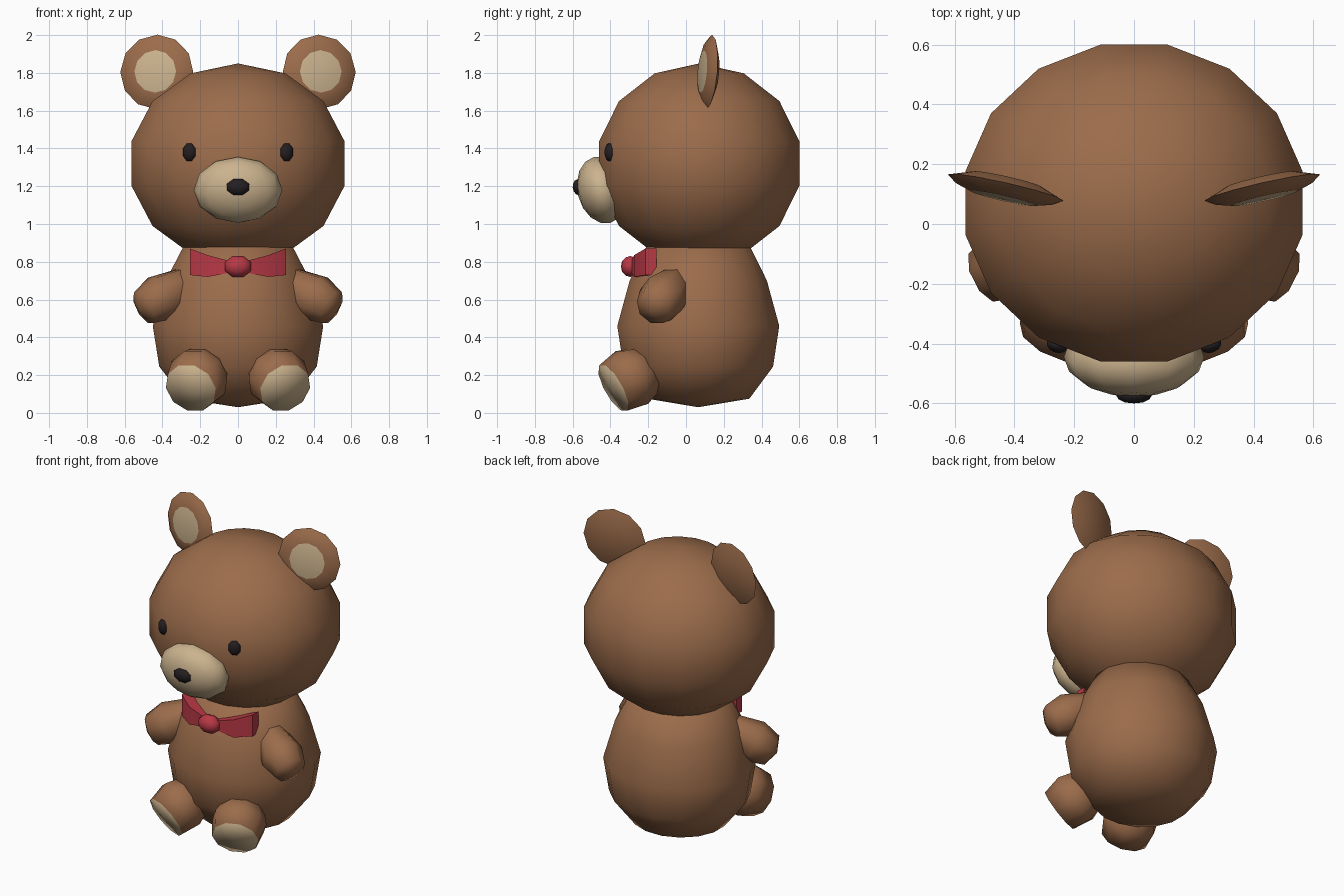
import bpy, bmesh, math
from mathutils import Vector, Matrix

if "Cube" in bpy.data.objects:
    bpy.data.objects.remove(bpy.data.objects["Cube"])


def material(name, rgb):
    m = bpy.data.materials.new(name)
    m.diffuse_color = (*rgb, 1)
    m.use_nodes = True
    m.node_tree.nodes["Principled BSDF"].inputs["Base Color"].default_value = m.diffuse_color
    return m


BROWN = material("brown fur", (0.33, 0.15, 0.07))
TAN = material("tan fur", (0.60, 0.45, 0.27))
DARK = material("dark eyes", (0.018, 0.013, 0.015))
RED = material("red ribbon", (0.48, 0.04, 0.06))


def finish(name, bm, mats, matrix, angle=80):
    """Turn a bmesh into a shaded object placed by a matrix."""
    bm.transform(matrix)
    bmesh.ops.recalc_face_normals(bm, faces=bm.faces)
    me = bpy.data.meshes.new(name)
    bm.to_mesh(me)
    bm.free()
    for m in mats:
        me.materials.append(m)
    ob = bpy.data.objects.new(name, me)
    bpy.context.collection.objects.link(ob)
    bpy.ops.object.select_all(action='DESELECT')
    ob.select_set(True)
    bpy.context.view_layer.objects.active = ob
    bpy.ops.object.shade_smooth_by_angle(angle=math.radians(angle))
    return ob


def place(loc, axis, side=1):
    """Aim local z along axis at loc, mirrored in x when side is -1."""
    rot = Vector(axis).to_track_quat('Z', 'Y').to_matrix().to_4x4()
    return Matrix.Scale(side, 4, (1, 0, 0)) @ Matrix.Translation(loc) @ rot


def lathe(name, profile, segs, matrix, mats=(BROWN,), phase=0.0, tan_above=None):
    """Spin (radius, height) points round z; faces above a height take slot 1."""
    bm = bmesh.new()
    start = Matrix.Rotation(phase, 3, 'Z')
    vs = [bm.verts.new(start @ Vector((r, 0, h))) for r, h in profile]
    es = [bm.edges.new(p) for p in zip(vs, vs[1:])]
    bmesh.ops.spin(bm, geom=vs + es, cent=(0, 0, 0), axis=(0, 0, 1),
                   angle=math.tau, steps=segs, use_merge=False)
    bmesh.ops.remove_doubles(bm, verts=bm.verts, dist=0.0005)
    if tan_above is not None:
        for f in bm.faces:
            f.material_index = int(f.calc_center_median().z > tan_above)
    return finish(name, bm, mats, matrix)


def ellipsoid(name, radii, segs, rings, matrix, mat, phase=0.0):
    bm = bmesh.new()
    bmesh.ops.create_uvsphere(bm, u_segments=segs, v_segments=rings, radius=1)
    bm.transform(Matrix.Diagonal((*radii, 1)) @ Matrix.Rotation(phase, 4, 'Z'))
    return finish(name, bm, (mat,), matrix)


HALF = math.pi / 16

# Head
ellipsoid("head", (0.59, 0.554, 0.53), 16, 7,
          Matrix.Translation((0, 0.07, 1.32)), BROWN, HALF)

# Body
lathe("body", [(0, 0.03), (0.29, 0.075), (0.425, 0.245), (0.46, 0.46),
               (0.39, 0.70), (0.295, 0.88), (0, 0.95)], 16,
      Matrix.Translation((0, 0.065, 0)) @ Matrix.Diagonal((1, 0.95, 1, 1)), phase=HALF)

# Muzzle and nose
ellipsoid("muzzle", (0.235, 0.18, 0.13), 12, 8,
          place((0, -0.445, 1.18), (0, -0.97, -0.24)), TAN)
ellipsoid("nose", (0.065, 0.046, 0.03), 8, 6,
          place((0, -0.57, 1.195), (0, -1, -0.1)), DARK, math.pi / 8)

# Bow knot
ellipsoid("bow_knot", (0.075, 0.06, 0.05), 8, 6,
          place((0, -0.295, 0.775), (0, -1, 0)), RED, math.pi / 8)


def bow_wing(name, side):
    """Loft rectangular sections (x, front y, depth, low z, high z)."""
    bm = bmesh.new()
    rows = []
    for x, y, d, lo, hi in [(0.03, -0.29, 0.06, 0.745, 0.80),
                            (0.16, -0.275, 0.09, 0.72, 0.835),
                            (0.255, -0.215, 0.06, 0.73, 0.87)]:
        rows.append([bm.verts.new(p) for p in
                     [(x, y, lo), (x, y, hi), (x, y + d, hi), (x, y + d, lo)]])
    for a, b in zip(rows, rows[1:]):
        for i in range(4):
            j = (i + 1) % 4
            bm.faces.new((a[i], a[j], b[j], b[i]))
    bm.faces.new(rows[0])
    bm.faces.new(rows[-1])
    finish(name, bm, (RED,), Matrix.Scale(side, 4, (1, 0, 0)), 40)


for side, tag in ((1, "right"), (-1, "left")):
    bow_wing("bow_wing_" + tag, side)

    # Ears, lens shaped with a tan front
    lathe("ear_" + tag, [(0, -0.035), (0.12, -0.028), (0.198, 0),
                         (0.165, 0.022), (0.113, 0.037), (0, 0.04)], 12,
          place((0.43, 0.122, 1.805), (0.22, -0.97, 0.08), side),
          (BROWN, TAN), tan_above=0.032)

    # Eyes
    ellipsoid("eye_" + tag, (0.039, 0.05, 0.025), 8, 6,
              place((0.258, -0.405, 1.38), (0.38, -0.92, 0.0), side), DARK, math.pi / 8)

    # Arms
    lathe("arm_" + tag, [(0, -0.08), (0.07, -0.05), (0.095, 0), (0.13, 0.16),
                         (0.097, 0.275), (0, 0.31)], 8,
          place((0.28, -0.06, 0.68), (0.795, -0.41, -0.45), side), phase=math.pi / 8)

    # Legs with tan soles
    lathe("leg_" + tag, [(0, -0.26), (0.13, -0.22), (0.165, -0.12),
                         (0.142, 0), (0, 0.012)], 10,
          place((0.25, -0.385, 0.132), (0.33, -0.82, -0.46), side),
          (BROWN, TAN), tan_above=-0.02)
